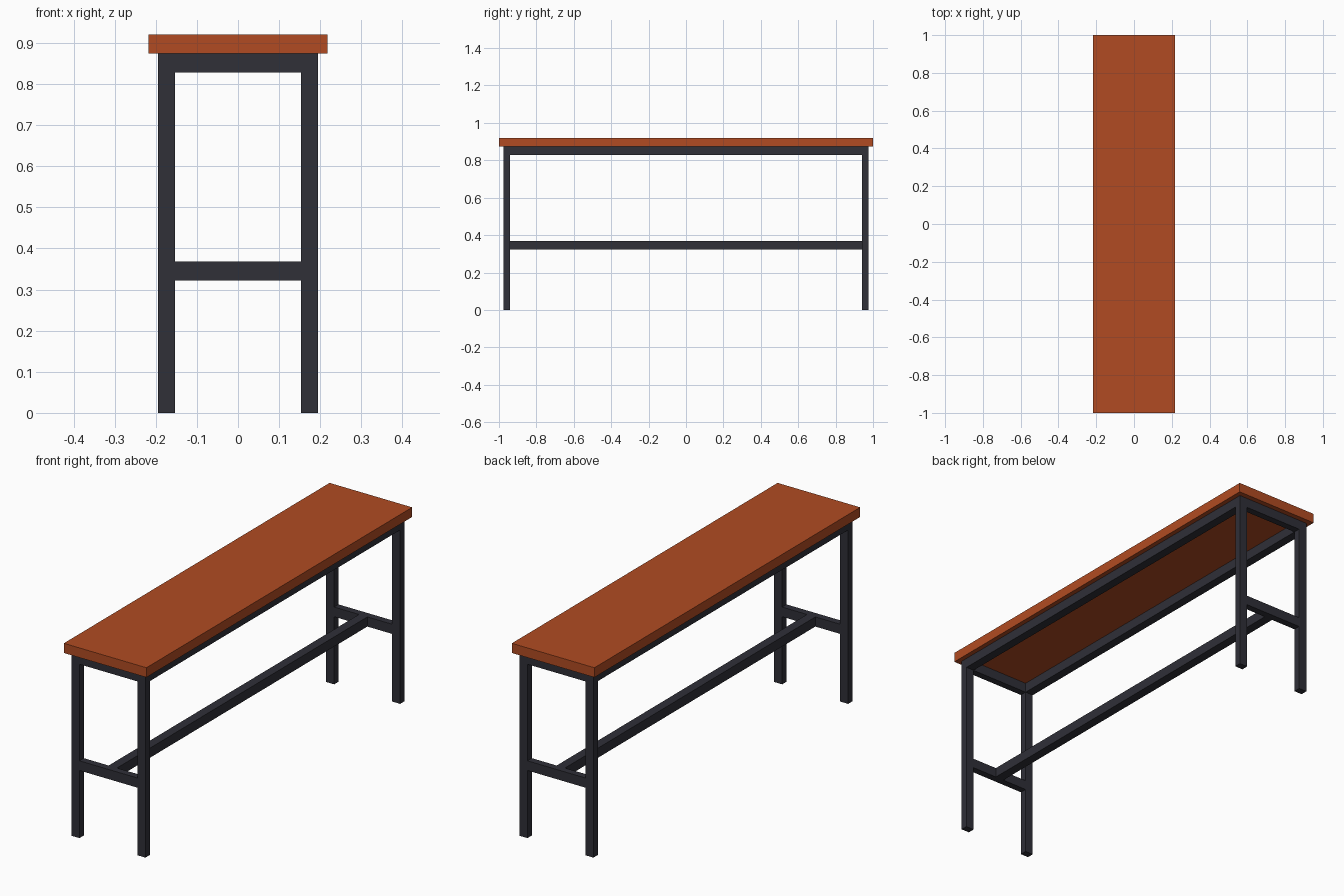
import bpy
import bmesh

if "Cube" in bpy.data.objects:
    bpy.data.objects.remove(bpy.data.objects["Cube"])


def material(name, rgb):
    m = bpy.data.materials.new(name)
    m.diffuse_color = (*rgb, 1.0)
    m.use_nodes = True
    m.node_tree.nodes["Principled BSDF"].inputs["Base Color"].default_value = m.diffuse_color
    return m


wood = material("orange brown wood", (0.44, 0.071, 0.016))
metal = material("dark charcoal metal", (0.029, 0.029, 0.039))


def box(name, x, y, z, mat):
    """Box from (min, max) ranges on each axis."""
    bm = bmesh.new()
    bmesh.ops.create_cube(bm, size=1.0)
    for v in bm.verts:
        v.co = [r[0] if c < 0 else r[1] for c, r in zip(v.co, (x, y, z))]
    mesh = bpy.data.meshes.new(name)
    bm.to_mesh(mesh)
    bm.free()
    mesh.materials.append(mat)
    obj = bpy.data.objects.new(name, mesh)
    bpy.context.collection.objects.link(obj)
    return obj


def span(s, inner, outer):
    """Range mirrored to side s (-1 or 1)."""
    return sorted((s * inner, s * outer))


XI, XO = 0.153, 0.195      # leg inner / outer in x
YI, YO = 0.942, 0.975      # leg inner / outer in y
TOP_Z, APRON_Z = 0.874, 0.828
BAR = (0.322, 0.368)       # stretcher height range

# Table top
box("table_top", (-0.2175, 0.2175), (-1, 1), (TOP_Z, 0.92), wood)

# Legs
for sy, ny in ((-1, "front"), (1, "back")):
    for sx, nx in ((-1, "left"), (1, "right")):
        box(f"{ny}_{nx}_leg", span(sx, XI, XO), span(sy, YI, YO), (0, TOP_Z), metal)
    # End rails between each pair of legs
    box(f"{ny}_apron", (-XI, XI), span(sy, YI, YO), (APRON_Z, TOP_Z), metal)
    box(f"{ny}_stretcher", (-XI, XI), span(sy, YI, YO), BAR, metal)

# Long rails under the top
for sx, nx in ((-1, "left"), (1, "right")):
    box(f"{nx}_apron", span(sx, XI, XO), (-YI, YI), (APRON_Z, TOP_Z), metal)

# Central long stretcher
box("centre_stretcher", (-0.022, 0.022), (-YI, YI), BAR, metal)
